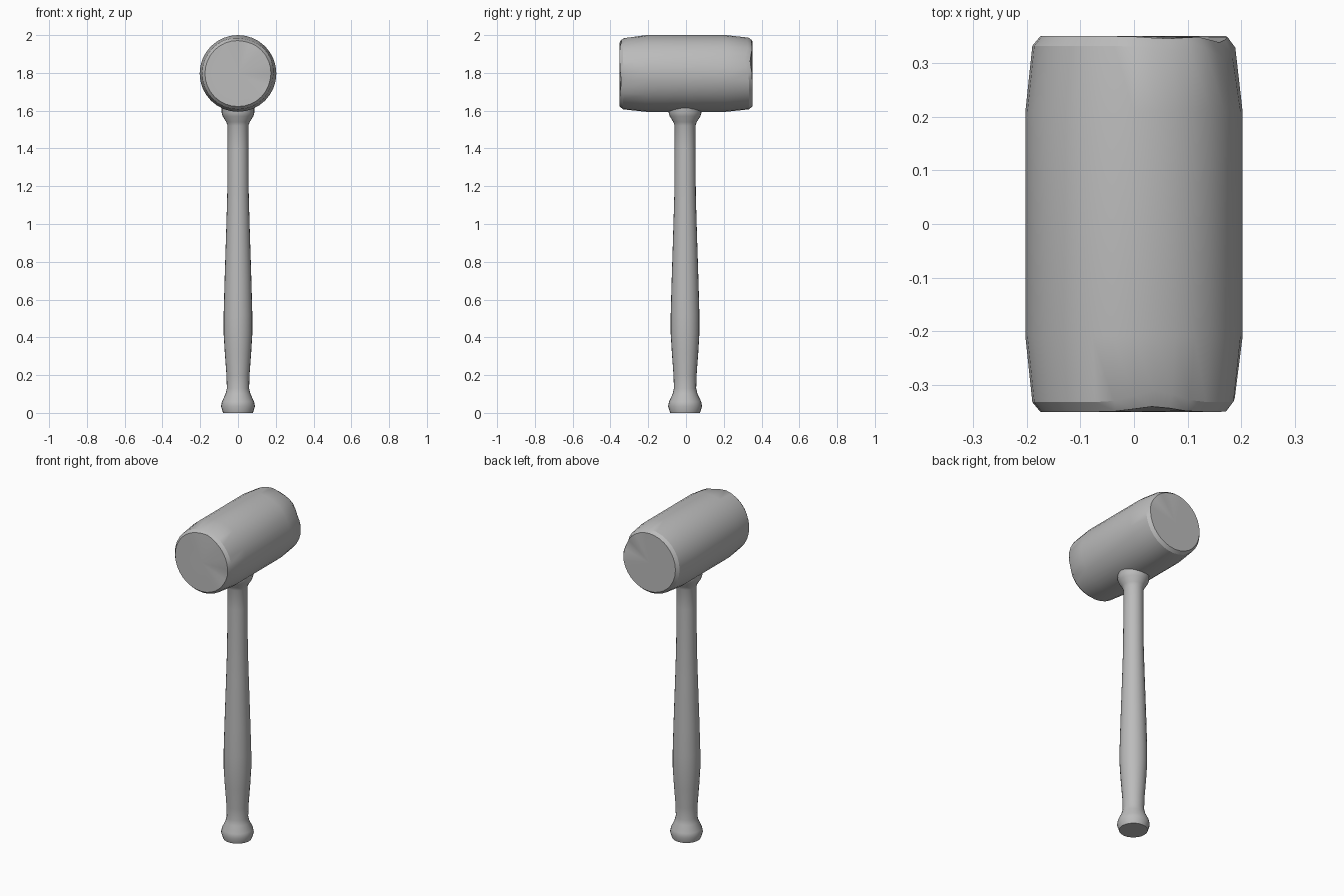
import bpy
import bmesh
import math

cube = bpy.data.objects.get("Cube")
if cube:
    bpy.data.objects.remove(cube, do_unlink=True)

# One grey for the whole mallet
grey = bpy.data.materials.new("grey")
grey.use_nodes = True
colour = (0.5, 0.5, 0.5, 1)
grey.diffuse_color = colour
grey.node_tree.nodes["Principled BSDF"].inputs["Base Color"].default_value = colour


def lathe(name, profile, segments, place):
    """Turn (radius, distance) pairs into a closed solid; place maps each point."""
    bm = bmesh.new()
    rings = []
    for radius, dist in profile:
        angles = [math.tau * i / segments for i in range(segments)]
        rings.append([bm.verts.new(place(radius, dist, a)) for a in angles])
    for low, high in zip(rings, rings[1:]):
        for i in range(segments):
            j = (i + 1) % segments
            bm.faces.new((low[i], low[j], high[j], high[i]))
    # End caps fan out from a centre point
    for ring, (_, dist) in ((rings[0], profile[0]), (rings[-1], profile[-1])):
        centre = bm.verts.new(place(0, dist, 0))
        for i in range(segments):
            bm.faces.new((ring[i], ring[(i + 1) % segments], centre))
    bmesh.ops.recalc_face_normals(bm, faces=bm.faces)
    mesh = bpy.data.meshes.new(name)
    bm.to_mesh(mesh)
    bm.free()
    mesh.materials.append(grey)
    obj = bpy.data.objects.new(name, mesh)
    bpy.context.collection.objects.link(obj)
    bpy.ops.object.select_all(action="DESELECT")
    obj.select_set(True)
    bpy.context.view_layer.objects.active = obj
    bpy.ops.object.shade_smooth_by_angle(angle=math.radians(30))
    return obj


# Worn spots on the striking rims: end, angle round the head, depth
dents = [(-1, 1.35, 0.022), (-1, -0.25, 0.018), (1, 0.4, 0.026), (1, 1.2, 0.01)]


def place_head(radius, y, angle):
    wear = 0
    if radius > 0 and abs(y) > 0.3:
        for end, centre, depth in dents:
            if end * y > 0:
                gap = math.remainder(angle - centre, math.tau)
                wear += depth * math.exp(-(gap / 0.28) ** 2)
        # The outermost edge is worn less than the chamfer behind it
        if abs(y) > 0.34:
            wear *= 0.45
    y -= math.copysign(wear, y)
    radius -= wear * 0.2
    return (radius * math.cos(angle), y, 1.797 + radius * math.sin(angle))


def place_handle(radius, z, angle):
    return (radius * math.cos(angle), -0.005 + radius * math.sin(angle), z)


# Barrel-shaped head lying along y
half = [(0.175, 0.351), (0.19, 0.333), (0.203, 0.21)]
head_profile = [(r, -y) for r, y in half] + half[::-1]
lathe("mallet_head", head_profile, 32, place_head)

# Turned handle with a knob, a swollen grip and a collar under the head
handle_profile = [
    (0.079, 0), (0.09, 0.035), (0.085, 0.06), (0.066, 0.1), (0.059, 0.13),
    (0.061, 0.2), (0.07, 0.32), (0.076, 0.42), (0.076, 0.52), (0.071, 0.7),
    (0.062, 0.98), (0.057, 1.15), (0.055, 1.4), (0.055, 1.52), (0.062, 1.54),
    (0.081, 1.57), (0.087, 1.59), (0.087, 1.65),
]
lathe("handle", handle_profile, 24, place_handle)
